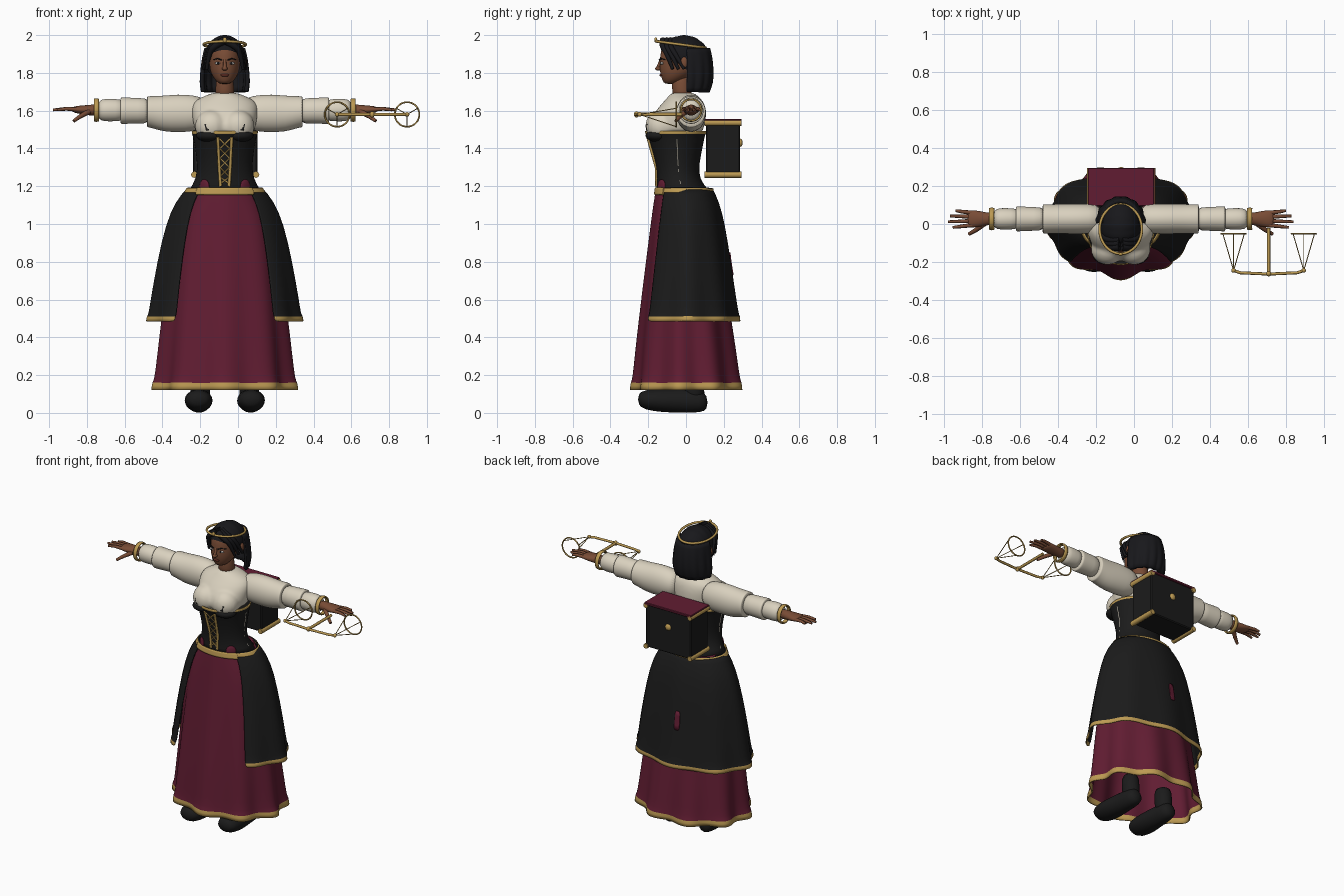
import bpy, bmesh
from math import sin, cos, pi, atan2
from mathutils import Vector, Matrix

cube = bpy.data.objects.get("Cube")
if cube:
    bpy.data.objects.remove(cube, do_unlink=True)

CX = -0.07  # body centre line


def material(name, r, g, b):
    m = bpy.data.materials.new(name)
    m.use_nodes = True
    m.diffuse_color = (r, g, b, 1)
    m.node_tree.nodes["Principled BSDF"].inputs["Base Color"].default_value = (r, g, b, 1)
    return m


black = material("black cloth", 0.011, 0.011, 0.011)
hair_black = material("black hair", 0.009, 0.009, 0.011)
maroon = material("maroon cloth", 0.12, 0.012, 0.032)
gold = material("gold", 0.5, 0.32, 0.085)
cream = material("cream linen", 0.70, 0.64, 0.52)
skin = material("brown skin", 0.19, 0.072, 0.036)
lip = material("lip red", 0.13, 0.03, 0.02)
white = material("eye white", 0.7, 0.68, 0.64)


def finish(name, bm, *mats, smooth=True):
    bmesh.ops.recalc_face_normals(bm, faces=bm.faces)
    mesh = bpy.data.meshes.new(name)
    bm.to_mesh(mesh)
    bm.free()
    for m in mats:
        mesh.materials.append(m)
    if smooth:
        mesh.shade_smooth()
    ob = bpy.data.objects.new(name, mesh)
    bpy.context.collection.objects.link(ob)
    return ob


def upright(u, v, h):
    return (CX + u, v, h)


def loft(name, rings, mat, place=upright, n=32, folds=0, amp=0.0, start=-pi, end=pi,
         thick=0.0, trim=None):
    """Skin elliptical rings (height, centre, radius_u, radius_v); trim colours the last strip."""
    bm = bmesh.new()
    closed = end - start > 6.28
    count = n if closed else n + 1
    rows = []
    for i, (h, c, ru, rv) in enumerate(rings):
        row = []
        for k in range(count):
            a = start + (end - start) * k / n
            f = 1 + amp * cos(folds * a) * i / (len(rings) - 1)
            row.append(bm.verts.new(place(f * ru * sin(a), c - f * rv * cos(a), h)))
        rows.append(row)
    for i in range(len(rows) - 1):
        for k in range(n):
            j = (k + 1) % count
            face = bm.faces.new((rows[i][k], rows[i][j], rows[i + 1][j], rows[i + 1][k]))
            if trim and i == len(rows) - 2:
                face.material_index = 1
    if closed and not thick:
        bm.faces.new(rows[0])
        bm.faces.new(rows[-1])
    ob = finish(name, bm, *([mat, trim] if trim else [mat]))
    ob.modifiers.new("smooth", "SUBSURF").levels = 1
    if thick:
        shell = ob.modifiers.new("thickness", "SOLIDIFY")
        shell.thickness, shell.offset = thick, 0
    return ob


def ball(name, mat, centre, size, turn=0.0):
    bm = bmesh.new()
    bmesh.ops.create_uvsphere(bm, u_segments=20, v_segments=12, radius=1)
    spin = Matrix.Rotation(turn, 3, "Z")
    for v in bm.verts:
        v.co = spin @ Vector(a * b for a, b in zip(v.co, size)) + Vector(centre)
    return finish(name, bm, mat)


def fuse(name, mat, parts):
    """Blend overlapping closed parts into one smooth skin."""
    bpy.context.view_layer.update()
    graph = bpy.context.evaluated_depsgraph_get()
    bm = bmesh.new()
    for ob in parts:
        bm.from_mesh(ob.evaluated_get(graph).data)
    for ob in parts:
        bpy.data.objects.remove(ob, do_unlink=True)
    ob = finish(name, bm, mat)
    remesh = ob.modifiers.new("blend", "REMESH")
    remesh.mode, remesh.voxel_size, remesh.use_smooth_shade = "VOXEL", 0.008, True
    relax = ob.modifiers.new("relax", "SMOOTH")
    relax.factor, relax.iterations = 0.5, 12


def box(name, mat, low, high, bevel=0.006):
    bm = bmesh.new()
    bmesh.ops.create_cube(bm, size=1)
    for v in bm.verts:
        v.co = [lo if c < 0 else hi for c, lo, hi in zip(v.co, low, high)]
    ob = finish(name, bm, mat, smooth=False)
    ob.modifiers.new("bevel", "BEVEL").width = bevel


def tube(name, mat, points, radius, tip=1.0, cyclic=False, kind="POLY"):
    """Round bar through points, its thickness fading to tip."""
    cu = bpy.data.curves.new(name, "CURVE")
    cu.dimensions = "3D"
    cu.bevel_depth, cu.bevel_resolution, cu.use_fill_caps = radius, 2, True
    sp = cu.splines.new(kind)
    sp.points.add(len(points) - 1)
    for i, (p, q) in enumerate(zip(sp.points, points)):
        p.co = (*q, 1)
        p.radius = 1 + (tip - 1) * i / (len(points) - 1)
    sp.use_cyclic_u = cyclic
    if kind == "NURBS":
        sp.order_u, sp.use_endpoint_u = 3, True
    cu.materials.append(mat)
    bpy.context.collection.objects.link(bpy.data.objects.new(name, cu))


def on_surface(rings, z, a, lift=0.003):
    """Point on an upright loft at height z and angle a from the front."""
    for lo, hi in zip(rings, rings[1:]):
        if lo[0] <= z <= hi[0]:
            t = (z - lo[0]) / (hi[0] - lo[0])
            _, c, ru, rv = (x + (y - x) * t for x, y in zip(lo, hi))
            return upright((ru + lift) * sin(a), c - (rv + lift) * cos(a), z)


# Skirts with gold hems
under = [(1.19, -.01, .17, .145), (1.1, -.01, .215, .158), (1, -.01, .26, .17), (.75, -.005, .295, .205),
         (.5, 0, .325, .238), (.3, .005, .345, .263), (.168, .008, .358, .276),
         (.166, .008, .365, .282), (.122, .008, .368, .284)]
loft("underskirt", under, maroon, n=90, folds=9, amp=.065, thick=.008, trim=gold)
over = [(1.19, -.005, .195, .14), (1.12, .005, .255, .165), (1, .01, .305, .19), (.8, .01, .348, .22),
        (.6, .01, .38, .247), (.517, .01, .39, .259), (.515, .01, .396, .263), (.485, .01, .398, .264)]
loft("overskirt", over, black, n=72, folds=8, amp=.04, start=.7, end=2 * pi - .7, thick=.008, trim=gold)
loft("waistband", [(1.166, -.008, .214, .152), (1.176, -.008, .208, .152), (1.188, -.008, .2, .15)],
     gold, thick=.008)
loft("front_waistband", [(1.155, -.008, .221, .158), (1.172, -.008, .213, .156), (1.192, -.008, .205, .153)],
     gold, start=-.78, end=.78, thick=.008)
# Small maroon slit at the back of the overskirt
loft("skirt_slit", [(.85, .01, .341, .2225), (.79, .01, .354, .229), (.73, .01, .364, .2395)], maroon,
     n=3, start=pi + .04, end=pi + .14, thick=.006)

# Bodice and blouse
corset = [(1.18, -.02, .185, .135), (1.24, -.042, .148, .108), (1.32, -.046, .142, .113),
          (1.42, -.05, .157, .138), (1.472, -.055, .168, .153), (1.476, -.055, .173, .159),
          (1.492, -.055, .173, .159)]
loft("corset", corset, black, thick=.006, trim=gold)
chest = [loft("chest", [(1.46, -.055, .16, .145), (1.53, -.05, .165, .152), (1.6, -.03, .18, .132),
                        (1.655, -.012, .17, .1), (1.685, -.015, .085, .07), (1.697, -.018, .062, .058)], cream)]
chest += [ball("bust", cream, (CX + s * .07, -.13, 1.518), (.088, .086, .086)) for s in (1, -1)]
fuse("blouse", cream, chest)
loft("neck", [(1.66, -.018, .055, .053), (1.7, -.02, .048, .05), (1.8, -.03, .048, .055)], skin)

rail = [(1.46, .22), (1.3, .2), (1.2, .13)]
levels = [1.45, 1.4, 1.35, 1.3, 1.25, 1.21]
for s, side in ((1, "left"), (-1, "right")):
    for k in (-1, 1):
        tube(f"{side}_corset_bow_{k}", black, [(CX + s * .09 + k * .003, -.205, 1.495),
                                               (CX + s * .09 + k * .014, -.203, 1.53)], .007, .7)
    ball(side + "_corset_cup", black, (CX + s * .08, -.15, 1.468), (.072, .064, .034))
    ball(side + "_waist_tab", maroon, on_surface(corset, 1.2, s * .66), (.032, .01, .036), s * .66)
    tube(side + "_lacing_rail", gold, [on_surface(corset, z, s * a) for z, a in rail], .008)
    tube(side + "_lacing", gold, [on_surface(corset, z, s * (.17 if i % 2 else -.17))
                                  for i, z in enumerate(levels)], .005)
    tube(side + "_seam", cream, [on_surface(corset, z, s * 1.6, 0) for z in levels], .004)

    # Sleeves in three stepped sections, cuffs and hands
    def along_arm(u, v, h, s=s):
        return (CX + s * h, .027 + u, v)

    loft(side + "_shoulder_puff", [(.09, 1.59, .07, .075), (.17, 1.585, .079, .098), (.25, 1.587, .08, .1),
                                   (.32, 1.583, .078, .096), (.395, 1.594, .077, .083), (.41, 1.594, .077, .082),
                                   (.412, 1.594, .074, .08)], cream, along_arm)
    loft(side + "_sleeve_middle", [(.39, 1.598, .062, .07), (.46, 1.6, .062, .066), (.53, 1.6, .066, .071),
                                   (.55, 1.6, .066, .07), (.552, 1.6, .064, .068)], cream, along_arm)
    loft(side + "_sleeve_lower", [(.53, 1.602, .053, .056), (.58, 1.603, .056, .059), (.63, 1.603, .058, .061),
                                  (.675, 1.603, .05, .052)], cream, along_arm)
    loft(side + "_cuff", [(.668, 1.603, .053, .056), (.68, 1.603, .058, .06), (.692, 1.603, .053, .056)],
         gold, along_arm, thick=.008)
    loft(side + "_hand", [(.66, 1.603, .034, .032), (.7, 1.603, .032, .03), (.74, 1.603, .042, .026),
                          (.785, 1.606, .048, .02), (.81, 1.606, .042, .013)], skin, along_arm, n=16)
    for name, y, reach in (("index", -.036, .885), ("middle", -.012, .91), ("ring", .012, .9), ("little", .035, .87)):
        tube(f"{side}_{name}_finger", skin, [along_arm(y * .9, 1.606, .78), along_arm(y * 1.1, 1.61, .84),
                                             along_arm(y * 1.25, 1.604, reach)], .012, .6)
    tube(side + "_thumb", skin, [along_arm(-.025, 1.595, .72), along_arm(-.06, 1.57, .765),
                                 along_arm(-.08, 1.545, .8)], .015, .6)

    # Boots with short ankle shafts
    def along_foot(u, v, h, s=s):
        return (CX + s * (.136 - h * .02) + u, h, v)

    loft(side + "_boot", [(-.255, .072, .04, .028), (-.22, .07, .072, .055), (-.12, .064, .078, .062),
                          (-.02, .064, .06, .064), (.08, .06, .056, .06), (.115, .055, .035, .035)],
         black, along_foot, n=20)
    loft(side + "_boot_shaft", [(.05, .045, .055, .058), (.15, .04, .052, .056), (.24, .035, .055, .058)],
         black, lambda u, v, h, s=s: (CX + s * .13 + u, v, h), n=20)

    # Face and ears
    ball(side + "_eye", white, (CX + s * .036, -.127, 1.851), (.017, .008, .007))
    ball(side + "_iris", hair_black, (CX + s * .035, -.133, 1.851), (.0065, .004, .0065))
    tube(side + "_brow", hair_black, [(CX + s * .016, -.141, 1.868), (CX + s * .038, -.134, 1.876),
                                      (CX + s * .06, -.111, 1.87)], .004, .6)
    ball(side + "_ear", skin, (CX + s * .107, -.01, 1.855), (.01, .018, .03))
    # Swept front locks of hair
    for k in range(3):
        tube(f"{side}_front_lock_{k}", hair_black,
             [(CX + s * .005, -.12 + k * .02, 1.97), (CX + s * (.055 + k * .008), -.128 + k * .02, 1.945),
              (CX + s * (.085 + k * .008), -.1 + k * .022, 1.9), (CX + s * (.096 + k * .007), -.07 + k * .03, 1.82)],
             .021, .4, kind="NURBS")

# Head
loft("head", [(1.74, -.085, .025, .028), (1.76, -.07, .05, .055), (1.79, -.05, .07, .085), (1.82, -.04, .079, .1),
              (1.86, -.03, .083, .109), (1.92, -.02, .085, .115), (1.965, -.02, .06, .09)], skin)
tube("nose_bridge", skin, [(CX, -.132, 1.868), (CX, -.148, 1.828)], .008, 1.2)
ball("nose_tip", skin, (CX, -.146, 1.823), (.015, .018, .011))
ball("lips", lip, (CX, -.129, 1.788), (.023, .012, .008))

# Hair: rippled cap above the face, and a bob curtain behind the ears
bm = bmesh.new()
bmesh.ops.create_uvsphere(bm, u_segments=56, v_segments=28, radius=1)
for v in bm.verts:
    ripple = 1 - .02 * (1 - abs(cos(7 * atan2(v.co.y, v.co.z))))
    v.co = (CX + v.co.x * .108 * ripple, -.01 + v.co.y * .135 * ripple, 1.875 + v.co.z * .125 * ripple)
bmesh.ops.bisect_plane(bm, geom=bm.verts[:] + bm.edges[:] + bm.faces[:], plane_co=(CX, -.145, 1.93),
                       plane_no=(0, .76, 1), clear_inner=True)
finish("hair_cap", bm, hair_black)
loft("hair_bob", [(1.93, .005, .097, .112), (1.88, .008, .11, .123), (1.81, .01, .117, .126),
                  (1.75, .01, .122, .124), (1.7, .008, .112, .105)],
     hair_black, n=64, folds=15, amp=.035, start=1.55, end=2 * pi - 1.55, thick=.022)

# Circlet
tube("circlet", gold, [(CX + .111 * sin(a), -.027 - .13 * cos(a), 1.95 + .017 * cos(a))
                       for a in (2 * pi * k / 40 for k in range(40))], .0075, cyclic=True)
ball("circlet_jewel", gold, (CX, -.16, 1.974), (.011, .008, .014))

# Backpack
box("pack_body", black, (-.238, .105, 1.255), (.102, .287, 1.545))
box("pack_lid", maroon, (-.243, .095, 1.54), (.107, .295, 1.556), .003)
for s, side in ((1, "left"), (-1, "right")):
    for z, level in ((1.261, "lower"), (1.536, "upper")):
        x = -.068 + s * .164
        tube(f"{side}_{level}_pack_bar", gold, [(x, .098, z), (x, .295, z)], .017)
ball("pack_button", gold, (-.068, .285, 1.43), (.022, .015, .022))

# Balance scale hanging forward from the left hand
Z = 1.58
tube("scale_handle", gold, [(.71, -.02, Z), (.71, -.262, Z)], .009)
ball("scale_pivot", gold, (.71, -.262, Z), (.014, .014, .016))
tube("scale_beam", gold, [(.525, -.245, Z), (.56, -.257, Z), (.71, -.264, Z), (.86, -.257, Z), (.895, -.245, Z)], .008)
for x, side in ((.525, "inner"), (.895, "outer")):
    rim = [(x + .065 * sin(a), -.052, Z + .065 * cos(a)) for a in (2 * pi * k / 36 for k in range(36))]
    tube(side + "_pan_ring", gold, rim, .0045, cyclic=True)
    ball(side + "_beam_knob", gold, (x, -.245, Z), (.012, .012, .012))
    for k in range(3):
        tube(f"{side}_chain_{k}", gold, [(x, -.245, Z), rim[12 * k + 6]], .0025)
